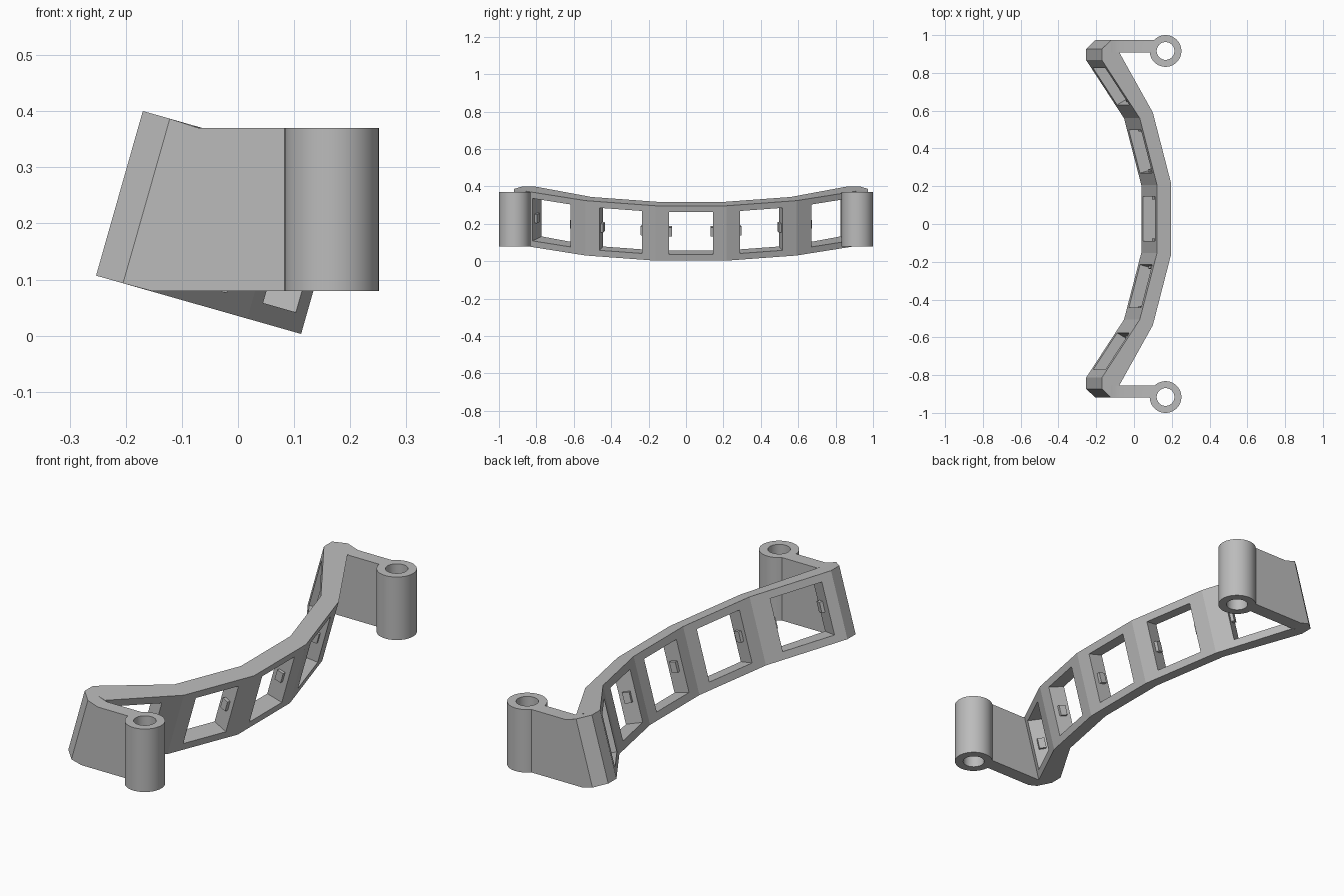
import bpy
import bmesh
import math
from mathutils import Matrix, Vector

if "Cube" in bpy.data.objects:
    bpy.data.objects.remove(bpy.data.objects["Cube"])

grey = bpy.data.materials.new("plain grey")
grey.use_nodes = True
COLOUR = (0.5, 0.5, 0.5, 1)
grey.diffuse_color = COLOUR
grey.node_tree.nodes["Principled BSDF"].inputs["Base Color"].default_value = COLOUR

MID_Y = 0.027
TILT = Matrix.Translation((-0.253, MID_Y, 0.107)) @ Matrix.Rotation(math.radians(15.87), 4, "Y")
HEIGHT = 0.305
THICK = 0.077


def add_object(name, bm, matrix=Matrix()):
    bmesh.ops.transform(bm, matrix=matrix, verts=bm.verts)
    bmesh.ops.recalc_face_normals(bm, faces=bm.faces)
    mesh = bpy.data.meshes.new(name)
    bm.to_mesh(mesh)
    bm.free()
    mesh.materials.append(grey)
    obj = bpy.data.objects.new(name, mesh)
    bpy.context.collection.objects.link(obj)
    return obj


def prism(name, points, depth, matrix=Matrix()):
    """Extrude a closed outline of 3D points along a vector."""
    bm = bmesh.new()
    face = bm.faces.new([bm.verts.new(p) for p in points])
    ext = bmesh.ops.extrude_face_region(bm, geom=[face])
    moved = [g for g in ext["geom"] if isinstance(g, bmesh.types.BMVert)]
    bmesh.ops.translate(bm, vec=depth, verts=moved)
    return add_object(name, bm, matrix)


def box(name, size, matrix):
    bm = bmesh.new()
    bmesh.ops.create_cube(bm, size=1, matrix=Matrix.Diagonal((*size, 1)))
    return add_object(name, bm, matrix)


def cylinder(name, radius, height, centre):
    bm = bmesh.new()
    bmesh.ops.create_cone(bm, cap_ends=True, segments=48, radius1=radius,
                          radius2=radius, depth=height)
    return add_object(name, bm, Matrix.Translation(centre))


def combine(obj, other, operation):
    """Apply a boolean and remove the helper."""
    mod = obj.modifiers.new("boolean", "BOOLEAN")
    mod.operation = operation
    mod.solver = "EXACT"
    mod.object = other
    bpy.context.view_layer.objects.active = obj
    bpy.ops.object.modifier_apply(modifier=mod.name)
    bpy.data.objects.remove(other)


# Curved band: half outline in the tilted plane, mirrored
outer = [(0.38, 0.19), (0.28, 0.563), (0.095, 0.882)]
end = [(0.05, 0.882), (0.05, 0.946), (0, 0.90)]
inner = [(0, 0.84), (0.208, 0.533), (0.303, 0.18)]
half = outer + end + inner
outline = half + [(u, -y) for u, y in reversed(half)]
band = prism("curved_band", [(u, y, 0) for u, y in outline], (0, 0, HEIGHT), TILT)

# Five windows, one square to each facet, with small tabs on their sides
windows = [(0.174, -0.747, -30), (0.33, -0.376, -15), (0.38, 0, 0),
           (0.33, 0.376, 15), (0.174, 0.747, 30)]
for i, (u, y, angle) in enumerate(windows):
    frame = (TILT @ Matrix.Translation((u, y, HEIGHT / 2))
             @ Matrix.Rotation(math.radians(angle), 4, "Z")
             @ Matrix.Translation((-THICK / 2, 0, 0)))
    combine(band, box("window_cutter", (0.14, 0.235, 0.236), frame), "DIFFERENCE")
    for side, label in ((-1, "front"), (1, "rear")):
        box(f"window_{i + 1}_{label}_tab", (0.032, 0.024, 0.048),
            frame @ Matrix.Translation((0, side * 0.115, 0)))

# End brackets: flat arm plus an upright tube
TOP, BOTTOM = 0.37, 0.08
centre_z = (TOP + BOTTOM) / 2
for side, label in ((-1, "front"), (1, "rear")):
    low = TILT @ Vector((0.05, 0, 0))
    high = TILT @ Vector((0.05, 0, HEIGHT))
    profile = [(low.x, low.z), (-0.155, BOTTOM), (0.115, BOTTOM),
               (0.115, TOP), (-0.07, TOP), (high.x, high.z)]
    start = MID_Y + side * 0.882
    bracket = prism(f"{label}_bracket", [(x, start, z) for x, z in profile],
                    (0, side * 0.064, 0))
    centre = (0.167, side * 0.916, centre_z)
    combine(bracket, cylinder("tube", 0.084, TOP - BOTTOM, centre), "UNION")
    combine(bracket, cylinder("bore_cutter", 0.047, 0.5, centre), "DIFFERENCE")
    bpy.ops.object.select_all(action="DESELECT")
    bracket.select_set(True)
    bpy.context.view_layer.objects.active = bracket
    bpy.ops.object.shade_smooth_by_angle(angle=math.radians(30))
